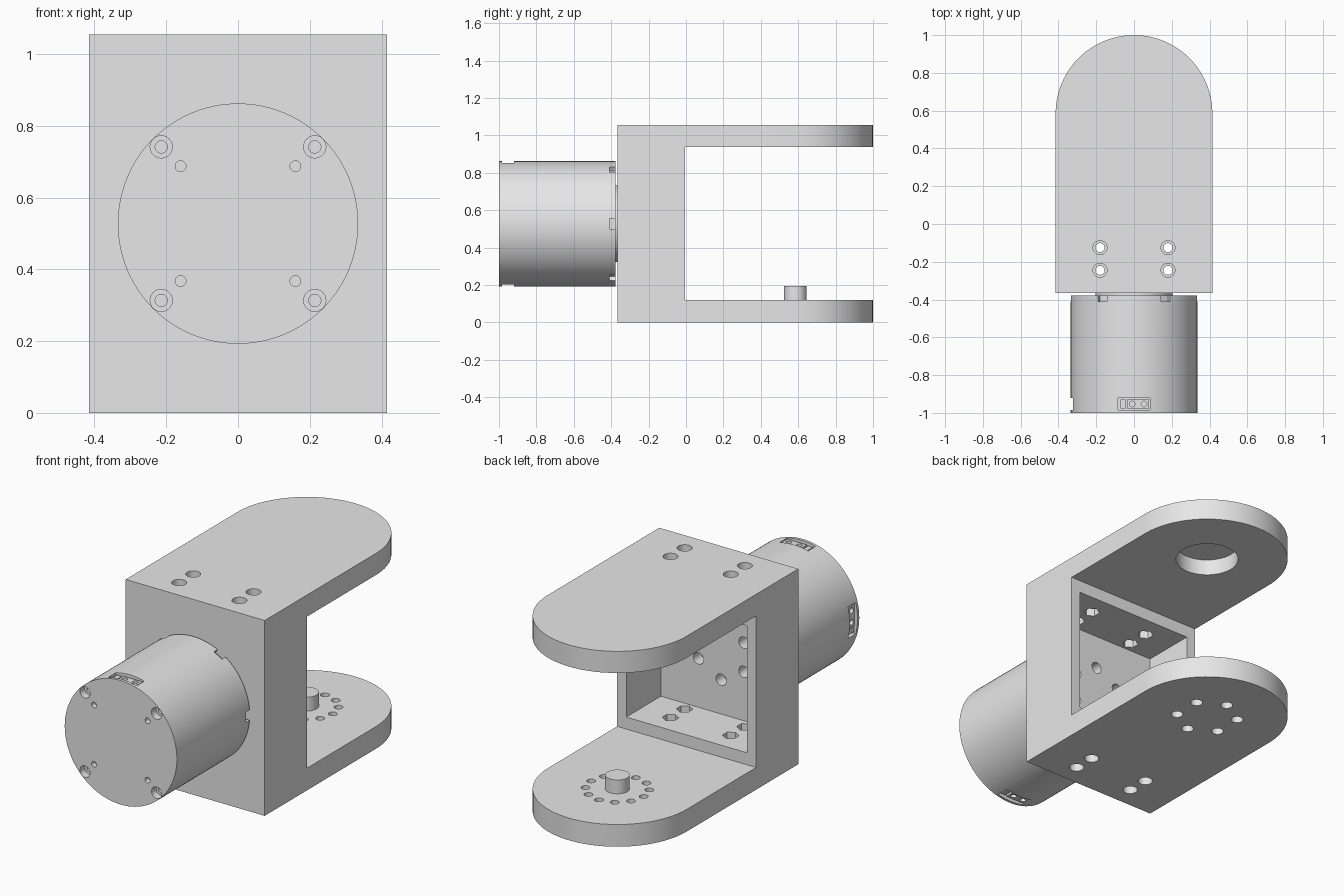
import bpy, bmesh
from math import pi, sin, cos, radians
from mathutils import Matrix, Vector

old = bpy.data.objects.get("Cube")
if old:
    bpy.data.objects.remove(old, do_unlink=True)

grey = bpy.data.materials.new("plain grey")
grey.use_nodes = True
grey.diffuse_color = (0.8, 0.8, 0.8, 1)
grey.node_tree.nodes["Principled BSDF"].inputs["Base Color"].default_value = (0.8, 0.8, 0.8, 1)

# Main dimensions
HALF_W, HEIGHT, FRONT, BACK = 0.415, 1.055, -0.365, -0.005
ARM_LOW, ARM_HIGH = 0.12, 0.938
PIVOT_Y, AXIS_Z = 0.585, HEIGHT / 2
MOTOR_R = 0.335
AXIS = Matrix.Translation((0, 0, AXIS_Z))


def finish(name, bm):
    bmesh.ops.recalc_face_normals(bm, faces=bm.faces[:])
    mesh = bpy.data.meshes.new(name)
    bm.to_mesh(mesh)
    bm.free()
    mesh.materials.append(grey)
    obj = bpy.data.objects.new(name, mesh)
    bpy.context.collection.objects.link(obj)
    return obj


def box(name, low, high, matrix=Matrix()):
    low, high = Vector(low), Vector(high)
    bm = bmesh.new()
    place = Matrix.Translation((low + high) / 2) @ Matrix.Diagonal((*(high - low), 1))
    bmesh.ops.create_cube(bm, size=1, matrix=matrix @ place)
    return finish(name, bm)


def rod(name, r, start, end, sides=32, matrix=Matrix()):
    start, end = Vector(start), Vector(end)
    turn = (end - start).to_track_quat('Z', 'Y').to_matrix().to_4x4()
    bm = bmesh.new()
    bmesh.ops.create_cone(bm, cap_ends=True, segments=sides, radius1=r, radius2=r,
                          depth=(end - start).length,
                          matrix=matrix @ Matrix.Translation((start + end) / 2) @ turn)
    return finish(name, bm)


def cut(target, cutter):
    cutter.hide_render = True
    mod = target.modifiers.new("cut", 'BOOLEAN')
    mod.operation, mod.solver, mod.object = 'DIFFERENCE', 'EXACT', cutter
    bpy.context.view_layer.objects.active = target
    bpy.ops.object.modifier_apply(modifier=mod.name)
    bpy.data.objects.remove(cutter, do_unlink=True)


def ring(count, r, offset=0.0):
    steps = [offset + 2 * pi * i / count for i in range(count)]
    return [(r * cos(a), r * sin(a)) for a in steps]


# Bracket: rounded outline extruded to full height, then hollowed into a fork
bm = bmesh.new()
outline = [(-HALF_W, FRONT), (HALF_W, FRONT)]
outline += [(HALF_W * cos(pi * i / 48), PIVOT_Y + HALF_W * sin(pi * i / 48)) for i in range(49)]
base = bm.faces.new([bm.verts.new((x, y, 0)) for x, y in outline])
top = bmesh.ops.extrude_face_region(bm, geom=[base])["geom"]
bmesh.ops.translate(bm, vec=(0, 0, HEIGHT), verts=[v for v in top if isinstance(v, bmesh.types.BMVert)])
bracket = finish("fork_bracket", bm)
cut(bracket, box("gap", (-1, BACK, ARM_LOW), (1, 2, ARM_HIGH)))
cut(bracket, box("cavity", (-0.36, -0.30, 0.185), (0.36, 0.1, HEIGHT - 0.185)))

# Blind pivot socket under the upper arm
cut(bracket, rod("socket", 0.16, (0, PIVOT_Y, 0.9), (0, PIVOT_Y, ARM_HIGH + 0.088), 48))

# Bolt circle of the lower arm, every second hole counterbored from below
for i, (x, y) in enumerate(ring(12, 0.157)):
    y += PIVOT_Y
    through = i % 2 == 1
    cut(bracket, rod("hole", 0.022, (x, y, -0.1 if through else 0.06), (x, y, 0.2), 20))
    if through:
        cut(bracket, rod("bore", 0.031, (x, y, -0.1), (x, y, 0.07), 24))

# Plate screws with outer counterbore and inner hexagon nut seat
for x in (-0.18, 0.18):
    for y in (-0.245, -0.125):
        cut(bracket, rod("hole", 0.024, (x, y, -0.1), (x, y, 1.2), 24))
        for z0, z1, h0, h1 in ((-0.1, 0.09, 0.14, 0.25),
                               (HEIGHT + 0.1, HEIGHT - 0.09, HEIGHT - 0.14, HEIGHT - 0.25)):
            cut(bracket, rod("bore", 0.037, (x, y, z0), (x, y, z1), 24))
            cut(bracket, rod("nut_seat", 0.041, (x, y, h0), (x, y, h1), 6))

# Motor mounting holes through the front plate
for x, z in ring(6, 0.157, radians(30)):
    cut(bracket, rod("hole", 0.031, (x, -0.45, z), (x, -0.25, z), 24, AXIS))

# Pivot pin on the lower arm
pin = rod("pivot_pin", 0.06, (0, PIVOT_Y, ARM_LOW - 0.01), (0, PIVOT_Y, 0.195), 48)

# Motor body and its mounting flange
motor = rod("motor_body", MOTOR_R, (0, -1, 0), (0, -0.378, 0), 96, AXIS)
flange = rod("motor_flange", 0.205, (0, -0.39, 0), (0, FRONT, 0), 64, AXIS)

# Screw wells and small holes on the motor face
for sx in (-1, 1):
    for sz in (-1, 1):
        for name, r, p, depth in (("well", 0.031, 0.214, 0.04), ("screw", 0.017, 0.214, 0.07),
                                  ("dowel", 0.015, 0.16, 0.03)):
            cut(motor, rod(name, r, (sx * p, -1.1, sz * p), (sx * p, depth - 1, sz * p), 24, AXIS))

# Notches around the rear rim
for i in range(6):
    turn = AXIS @ Matrix.Rotation(radians(30 + 60 * i), 4, 'Y')
    cut(motor, box("notch", (-0.028, -0.41, 0.31), (0.028, -0.3, 0.4), turn))

# Cable connectors at the top, bottom and one side
parts = [bracket, pin, motor, flange]
for side, angle in (("top", 0), ("bottom", 180), ("right", -90)):
    turn = AXIS @ Matrix.Rotation(radians(angle), 4, 'Y')
    cut(motor, box("window", (-0.085, -0.985, 0.295), (0.085, -0.92, 0.4), turn))
    plug = box(side + "_connector", (-0.037, -0.978, 0.285), (0.08, -0.928, 0.322), turn)
    for x in (-0.01, 0.053):
        cut(plug, rod("pin_hole", 0.015, (x, -0.953, 0.305), (x, -0.953, 0.4), 16, turn))
    key = box(side + "_connector_key", (-0.072, -0.978, 0.285), (-0.045, -0.928, 0.318), turn)
    parts += [plug, key]

# Smooth round walls, sharp edges
bpy.ops.object.select_all(action='DESELECT')
for obj in parts:
    obj.select_set(True)
bpy.context.view_layer.objects.active = bracket
bpy.ops.object.shade_smooth_by_angle(angle=radians(30))
